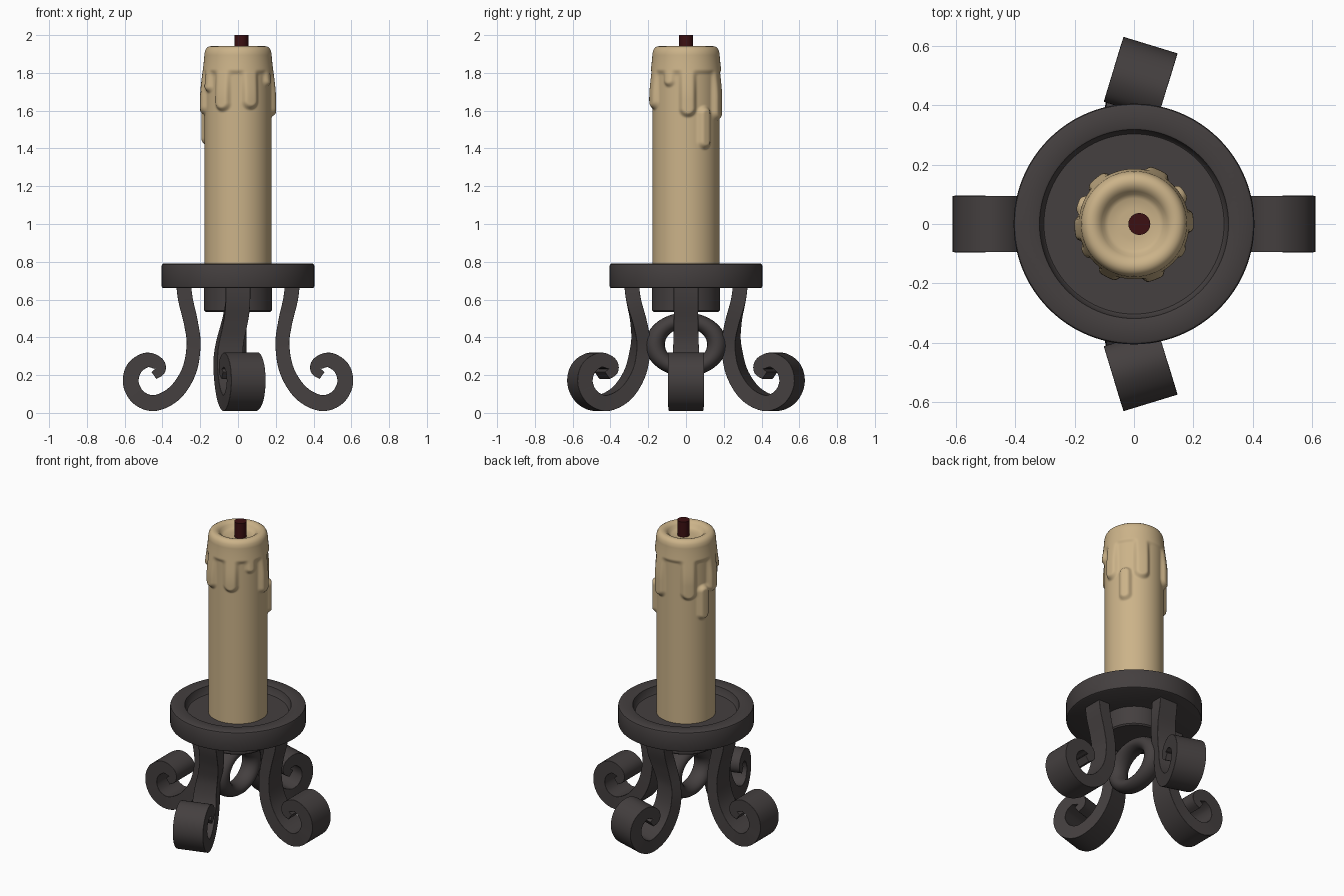
import bpy, bmesh, math
from mathutils import Vector, Matrix

if "Cube" in bpy.data.objects:
    bpy.data.objects.remove(bpy.data.objects["Cube"])


def material(name, rgb):
    m = bpy.data.materials.new(name)
    m.diffuse_color = (*rgb, 1)
    m.use_nodes = True
    m.node_tree.nodes["Principled BSDF"].inputs["Base Color"].default_value = m.diffuse_color
    return m


IRON = material("dark iron", (0.058, 0.050, 0.050))
WAX = material("cream wax", (0.60, 0.45, 0.25))
WICK = material("dark red wick", (0.045, 0.005, 0.006))


def finish(name, bm, mat, angle=35):
    bmesh.ops.recalc_face_normals(bm, faces=bm.faces)
    me = bpy.data.meshes.new(name)
    bm.to_mesh(me)
    bm.free()
    ob = bpy.data.objects.new(name, me)
    bpy.context.collection.objects.link(ob)
    me.materials.append(mat)
    bpy.ops.object.select_all(action='DESELECT')
    ob.select_set(True)
    bpy.context.view_layer.objects.active = ob
    bpy.ops.object.shade_smooth_by_angle(angle=math.radians(angle))
    return ob


def lathe(name, profile, mat, n=96, offset=None, angle=35):
    """Revolve (r, z) points about z; r = 0 closes an end to a point."""
    bm = bmesh.new()
    rings = []
    for r, z in profile:
        if r == 0:
            rings.append([bm.verts.new((0, 0, z))] * n)
            continue
        ring = []
        for i in range(n):
            a = 2 * math.pi * i / n
            rr = r + (offset(a, z) if offset else 0)
            ring.append(bm.verts.new((rr * math.cos(a), rr * math.sin(a), z)))
        rings.append(ring)
    for lo, hi in zip(rings, rings[1:]):
        for i in range(n):
            j = (i + 1) % n
            face = list(dict.fromkeys((lo[i], lo[j], hi[j], hi[i])))
            bm.faces.new(face)
    return finish(name, bm, mat, angle)


def smooth(t):
    t = max(0.0, min(1.0, t))
    return t * t * (3 - 2 * t)


# drip tray with raised rim, and the socket below it
lathe("drip_tray", [(0, 0.66), (0.395, 0.66), (0.402, 0.664), (0.405, 0.672), (0.405, 0.778),
                    (0.402, 0.786), (0.395, 0.79), (0.325, 0.79), (0.318, 0.787),
                    (0.308, 0.745), (0.303, 0.74), (0, 0.74)], IRON)
lathe("candle_socket", [(0, 0.535), (0.172, 0.535), (0.18, 0.543), (0.18, 0.67), (0, 0.67)], IRON)

# melted wax runs: (angle, lowest z, highest z, half width)
RUNS = [(-117, 1.60, 2, .042), (-69, 1.61, 2, .042), (-30, 1.73, 2, .03), (3, 1.57, 2, .042),
        (65, 1.55, 2, .045), (130, 1.56, 2, .045), (185, 1.58, 2, .045), (-150, 1.70, 2, .03),
        (33, 1.40, 1.62, .036), (160, 1.42, 1.64, .036)]


def drip(a, z):
    d = 1.80 - z
    for deg, lo, hi, w in RUNS:
        da = (a - math.radians(deg) + math.pi) % (2 * math.pi) - math.pi
        near = max(lo + w, min(hi - w, z))
        d2 = math.hypot(da * 0.18, z - near) - w
        h = max(0, 0.02 - abs(d - d2)) / 0.02      # blended union
        d = min(d, d2) - h * h * 0.005
    return 0.024 * smooth((0.010 - d) / 0.03) * smooth((1.93 - z) / 0.27)


# candle with a hollow melted top
side = [(0.177, 1.36 + 0.54 * i / 90) for i in range(91)]
lathe("candle", [(0, 0.70), (0.177, 0.70)] + side +
      [(0.174, 1.918), (0.166, 1.932), (0.154, 1.94), (0.140, 1.942), (0.125, 1.938),
       (0.110, 1.926), (0.100, 1.910), (0.085, 1.902), (0.05, 1.90), (0, 1.90)],
      WAX, 144, drip, 70)

# wick
w = lathe("wick", [(0, 1.88), (0.037, 1.88), (0.037, 2.0), (0, 2.0)], WICK, 24)
w.location.x = 0.018

# scrolled leg centreline: (radius, z, thickness, width)
LEG = [(.290, .70, .078, .13), (.278, .60, .078, .13), (.250, .48, .075, .13),
       (.235, .36, .074, .135), (.260, .22, .078, .15), (.335, .105, .083, .165),
       (.440, .052, .084, .18), (.525, .080, .084, .19), (.567, .155, .084, .19),
       (.550, .235, .084, .19), (.485, .280, .078, .19), (.425, .262, .070, .19),
       (.412, .225, .055, .19), (.445, .198, .045, .19)]


def spline(pts, steps):
    p = [Vector(q) for q in pts]
    p = [2 * p[0] - p[1]] + p + [2 * p[-1] - p[-2]]
    out = []
    for i in range(1, len(p) - 2):
        a, b, c, d = p[i - 1:i + 3]
        for s in range(steps):
            t = s / steps
            out.append(0.5 * (2 * b + (c - a) * t + (2 * a - 5 * b + 4 * c - d) * t * t
                              + (3 * b - a - 3 * c + d) * t ** 3))
    return out + [p[-2]]


def leg(name, heading, twist):
    """One scroll leg; twist turns the lower part sideways about a vertical line."""
    bm = bmesh.new()
    path = spline(LEG, 6)
    rot = Matrix.Rotation(math.radians(heading), 3, 'Z')
    rings = []
    for i, q in enumerate(path):
        t = path[min(i + 1, len(path) - 1)] - path[max(i - 1, 0)]
        tang = Vector((t[0], t[1])).normalized()
        nx, nz = -tang.y * q[2] / 2, tang.x * q[2] / 2
        k = math.radians(twist) * smooth((0.62 - q[1]) / 0.35)
        ring = []
        for s, side_y in ((1, 1), (1, -1), (-1, -1), (-1, 1)):
            v = Vector((q[0] + s * nx, side_y * q[3] / 2, q[1] + s * nz))
            pivot = Vector((0.42, 0, 0))
            v = Matrix.Rotation(k, 3, 'Z') @ (v - pivot) + pivot
            ring.append(bm.verts.new(rot @ v))
        rings.append(ring)
    for a, b in zip(rings, rings[1:]):
        for j in range(4):
            bm.faces.new((a[j], a[(j + 1) % 4], b[(j + 1) % 4], b[j]))
    bm.faces.new(rings[0])
    bm.faces.new(rings[-1])
    ob = finish(name, bm, IRON, 50)
    bev = ob.modifiers.new("soft edges", 'BEVEL')
    bev.width, bev.segments = 0.012, 2
    bev.limit_method, bev.angle_limit = 'ANGLE', math.radians(50)


leg("right_leg", 0, 0)
leg("left_leg", 180, 0)
leg("back_leg", 90, -17)
leg("front_leg", -90, 17)

# ring joining the legs, standing in the y-z plane
bm = bmesh.new()
N, M = 64, 20
grid = []
for i in range(N):
    a = 2 * math.pi * i / N
    row = []
    for j in range(M):
        b = 2 * math.pi * j / M
        r = 0.164 + 0.052 * math.cos(b)
        row.append(bm.verts.new((-0.015 + 0.06 * math.sin(b), r * math.cos(a),
                                 0.362 + 0.78 * r * math.sin(a))))
    grid.append(row)
for i in range(N):
    for j in range(M):
        bm.faces.new((grid[i][j], grid[(i + 1) % N][j],
                      grid[(i + 1) % N][(j + 1) % M], grid[i][(j + 1) % M]))
finish("centre_ring", bm, IRON, 60)
